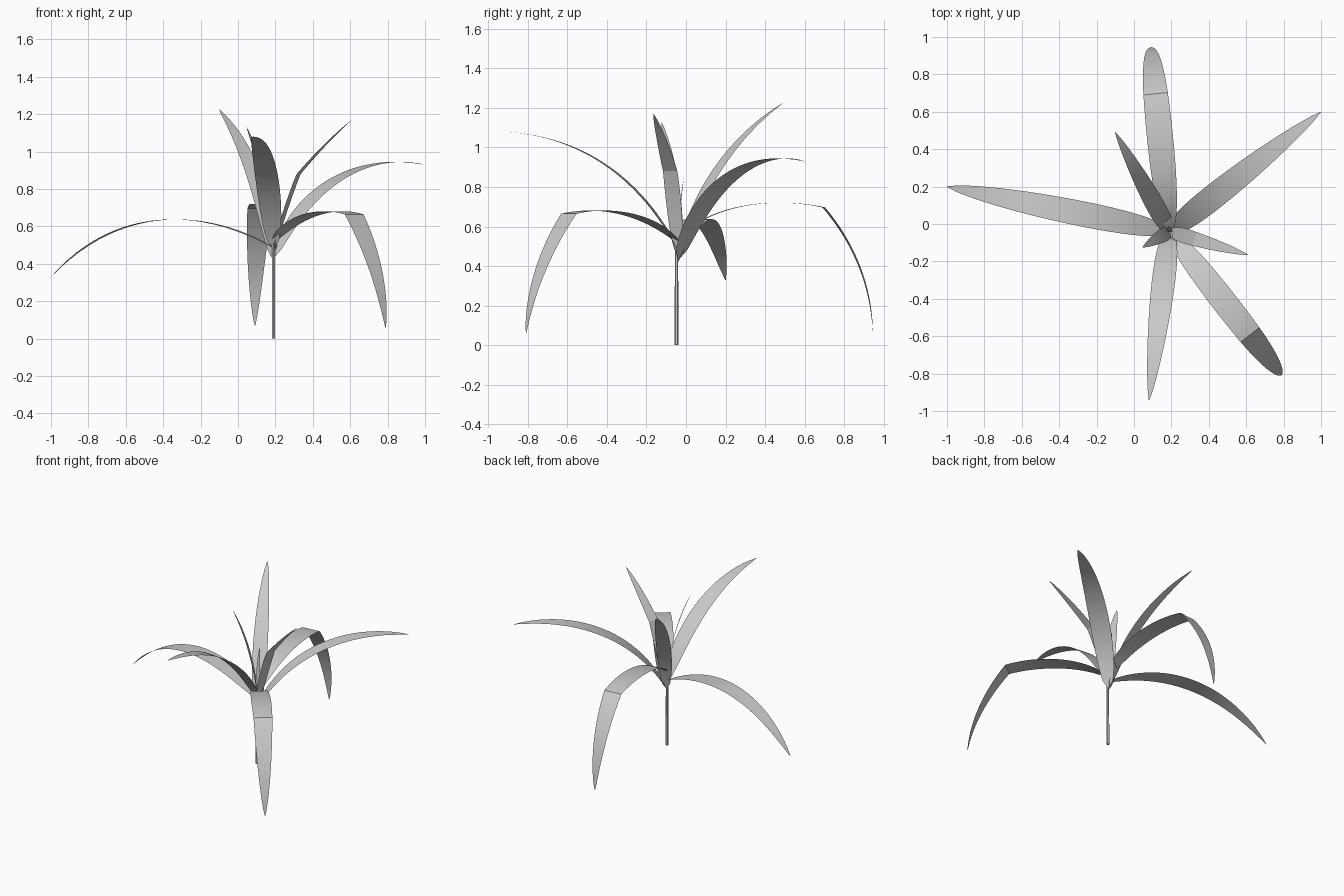
import bpy, bmesh
from mathutils import Vector
from mathutils.geometry import interpolate_bezier

cube = bpy.data.objects.get("Cube")
if cube:
    bpy.data.objects.remove(cube, do_unlink=True)

mat = bpy.data.materials.new("plain_grey")
mat.use_nodes = True
GREY = (0.6, 0.6, 0.6, 1)
mat.diffuse_color = GREY
mat.node_tree.nodes["Principled BSDF"].inputs["Base Color"].default_value = GREY

CENTRE = Vector((0.19, -0.04, 0))


def finish(bm, name):
    mesh = bpy.data.meshes.new(name)
    bm.to_mesh(mesh)
    bm.free()
    mesh.materials.append(mat)
    obj = bpy.data.objects.new(name, mesh)
    bpy.context.collection.objects.link(obj)


def leaf(name, tip, width, *arcs):
    """Flat blade towards tip, following Bezier arcs of (reach, height); arcs meet in a crease."""
    out = Vector((tip[0], tip[1], 0)) - CENTRE
    out.normalize()
    side = Vector((-out.y, out.x, 0))
    path, creases = [], []
    for arc in arcs:
        if path:
            creases.append(len(path) - 1)
            path.pop()
        path += interpolate_bezier(*[out * r + Vector((0, 0, z)) for r, z in arc], 24)
    # arc length drives the lance-shaped width
    dist = [0]
    for a, b in zip(path, path[1:]):
        dist.append(dist[-1] + (b - a).length)
    bm = bmesh.new()
    rows = []
    for p, s in zip(path, dist):
        t = s / dist[-1]
        half = 0.5 * width * max(0.02, 2.2 * t ** 0.45 * (1 - t) ** 0.75)
        rows.append([bm.verts.new(CENTRE + p + side * k) for k in (half, -half)])
    for a, b in zip(rows, rows[1:]):
        bm.faces.new((a[0], a[1], b[1], b[0])).smooth = True
    for i in creases:
        bm.edges.get(rows[i]).smooth = False
    finish(bm, name)


# Long drooping leaves
leaf("left_low_leaf", (-1.0, 0.20), 0.135,
     [(0, .487), (.38, .70), (.85, .72), (1.214, .33)])
leaf("back_folded_leaf", (0.09, 0.95), 0.14,
     [(0, .54), (.17, .72), (.5, .75), (.74, .697)],
     [(.74, .697), (.875, .54), (.98, .33), (.99, .07)])
leaf("front_folded_leaf", (0.79, -0.81), 0.135,
     [(0, .52), (.17, .66), (.46, .71), (.70, .665)],
     [(.70, .665), (.83, .51), (.95, .29), (.975, .06)])

# Long rising leaves
leaf("back_arching_leaf", (1.0, 0.60), 0.135,
     [(0, .43), (.2, .82), (.6, 1.0), (1.03, .93)])
leaf("front_arching_leaf", (0.08, -0.945), 0.125,
     [(0, .48), (.17, .82), (.48, 1.07), (.91, 1.08)])

# Upright inner leaves
leaf("right_upright_leaf", (0.61, -0.165), 0.08,
     [(0, .46), (.035, .6), (.085, .75), (.14, .88)],
     [(.14, .88), (.22, .97), (.33, 1.085), (.437, 1.17)])
leaf("back_upright_leaf", (-0.10, 0.49), 0.1,
     [(0, .42), (.1, .8), (.34, 1.07), (.605, 1.225)])
leaf("front_upright_leaf", (0.045, -0.125), 0.075,
     [(0, .46), (.01, .72), (.09, .98), (.167, 1.13)])
leaf("young_leaf", (0.185, -0.01), 0.03,
     [(0, .46), (.003, .6), (.01, .73), (.03, .85)])

# Slender faceted stem
bm = bmesh.new()
bmesh.ops.create_cone(bm, cap_ends=True, segments=6, radius1=0.01, radius2=0.008, depth=0.54)
bmesh.ops.translate(bm, verts=bm.verts, vec=CENTRE + Vector((0, -0.008, 0.27)))
finish(bm, "stem")
